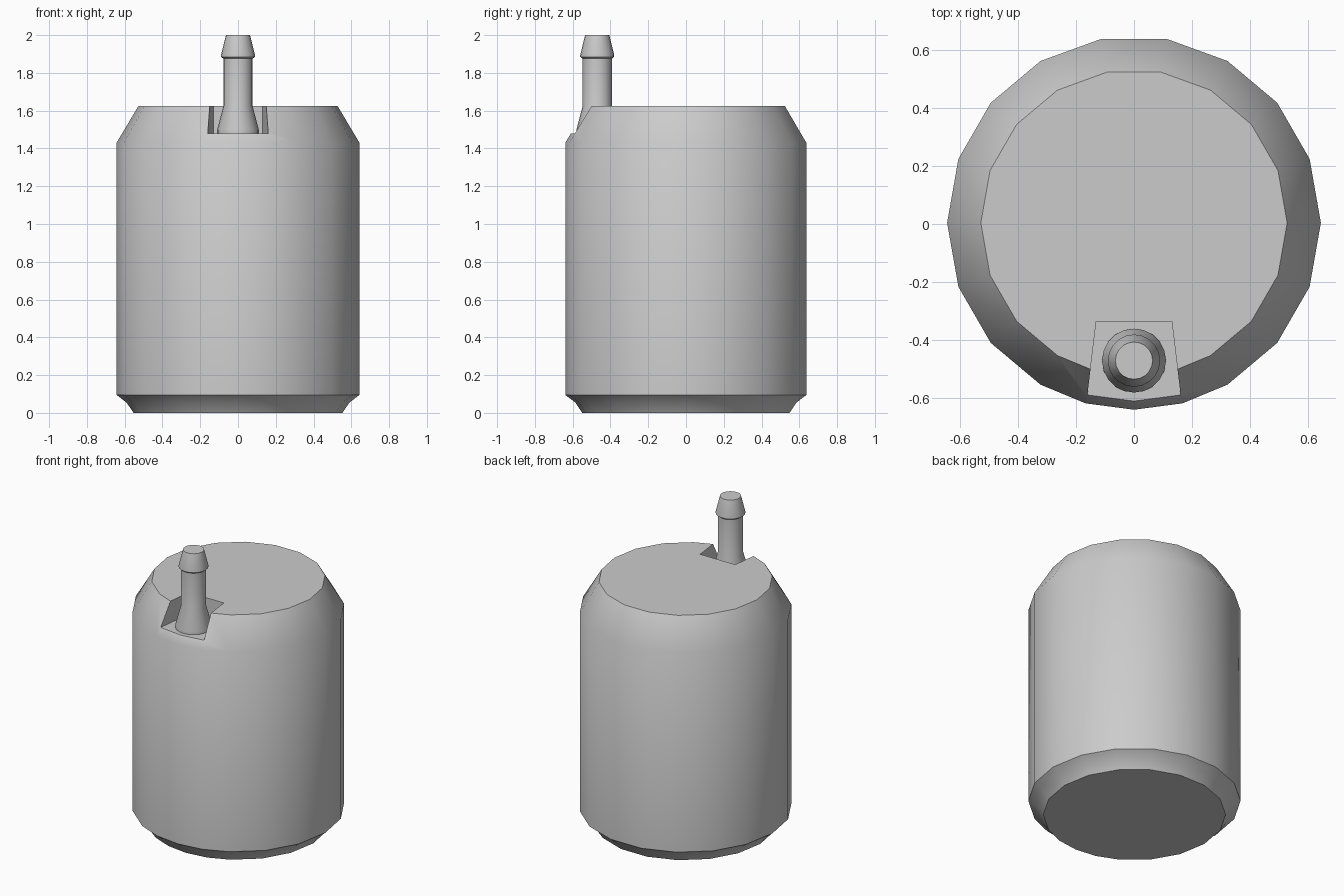
import bpy, bmesh
from math import sin, cos, pi, radians

if "Cube" in bpy.data.objects:
    bpy.data.objects.remove(bpy.data.objects["Cube"], do_unlink=True)

grey = bpy.data.materials.new("plain grey")
grey.use_nodes = True
grey.diffuse_color = (0.6, 0.6, 0.6, 1)
grey.node_tree.nodes["Principled BSDF"].inputs["Base Color"].default_value = (0.6, 0.6, 0.6, 1)


def lathe(name, profile, angles, y):
    """Capped surface of revolution with rings at the given angles."""
    bm = bmesh.new()
    rings = [[bm.verts.new((r * cos(a), y + r * sin(a), z)) for a in angles] for r, z in profile]
    n = len(angles)
    for low, high in zip(rings, rings[1:]):
        for i in range(n):
            j = (i + 1) % n
            bm.faces.new((low[i], low[j], high[j], high[i]))
    bm.faces.new(rings[0][::-1])
    bm.faces.new(rings[-1])
    return finish(name, bm)


def finish(name, bm):
    mesh = bpy.data.meshes.new(name)
    bm.to_mesh(mesh)
    bm.free()
    mesh.materials.append(grey)
    obj = bpy.data.objects.new(name, mesh)
    bpy.context.collection.objects.link(obj)
    return obj


def smooth(obj):
    bpy.ops.object.select_all(action='DESELECT')
    obj.select_set(True)
    bpy.context.view_layer.objects.active = obj
    bpy.ops.object.shade_smooth_by_angle(angle=radians(40))


# Chamfered tank, with finer facets at the front around the notch
tank_angles = [radians(a) for a in [*range(0, 241, 20), 255, 270, 285, 300, 320, 340]]
tank = lathe("tank", [(0.553, 0), (0.59, 0.055), (0.643, 0.095), (0.643, 1.43), (0.527, 1.625)],
             tank_angles, 0.004)

# Tapered notch cutter: trapezoid widening towards the front
bm = bmesh.new()
outline = [(-0.13, -0.335), (-0.172, -0.685), (0.172, -0.685), (0.13, -0.335)]
base = bm.faces.new([bm.verts.new((x, y, 1.48)) for x, y in outline])
top = bmesh.ops.extrude_face_region(bm, geom=[base])["geom"]
bmesh.ops.translate(bm, vec=(0, 0, 0.3), verts=[v for v in top if isinstance(v, bmesh.types.BMVert)])
bmesh.ops.recalc_face_normals(bm, faces=bm.faces)
cutter = finish("notch_cutter", bm)

cut = tank.modifiers.new("notch", 'BOOLEAN')
cut.operation = 'DIFFERENCE'
cut.solver = 'EXACT'
cut.object = cutter
bpy.context.view_layer.objects.active = tank
bpy.ops.object.modifier_apply(modifier=cut.name)
bpy.data.objects.remove(cutter, do_unlink=True)
smooth(tank)

# Barbed hose nozzle standing in the notch
nozzle = lathe("nozzle", [(0.11, 1.48), (0.11, 1.5), (0.077, 1.625), (0.077, 1.875),
                          (0.09, 1.885), (0.09, 1.895), (0.064, 2.0)],
               [2 * pi * i / 20 for i in range(20)], -0.47)
smooth(nozzle)
